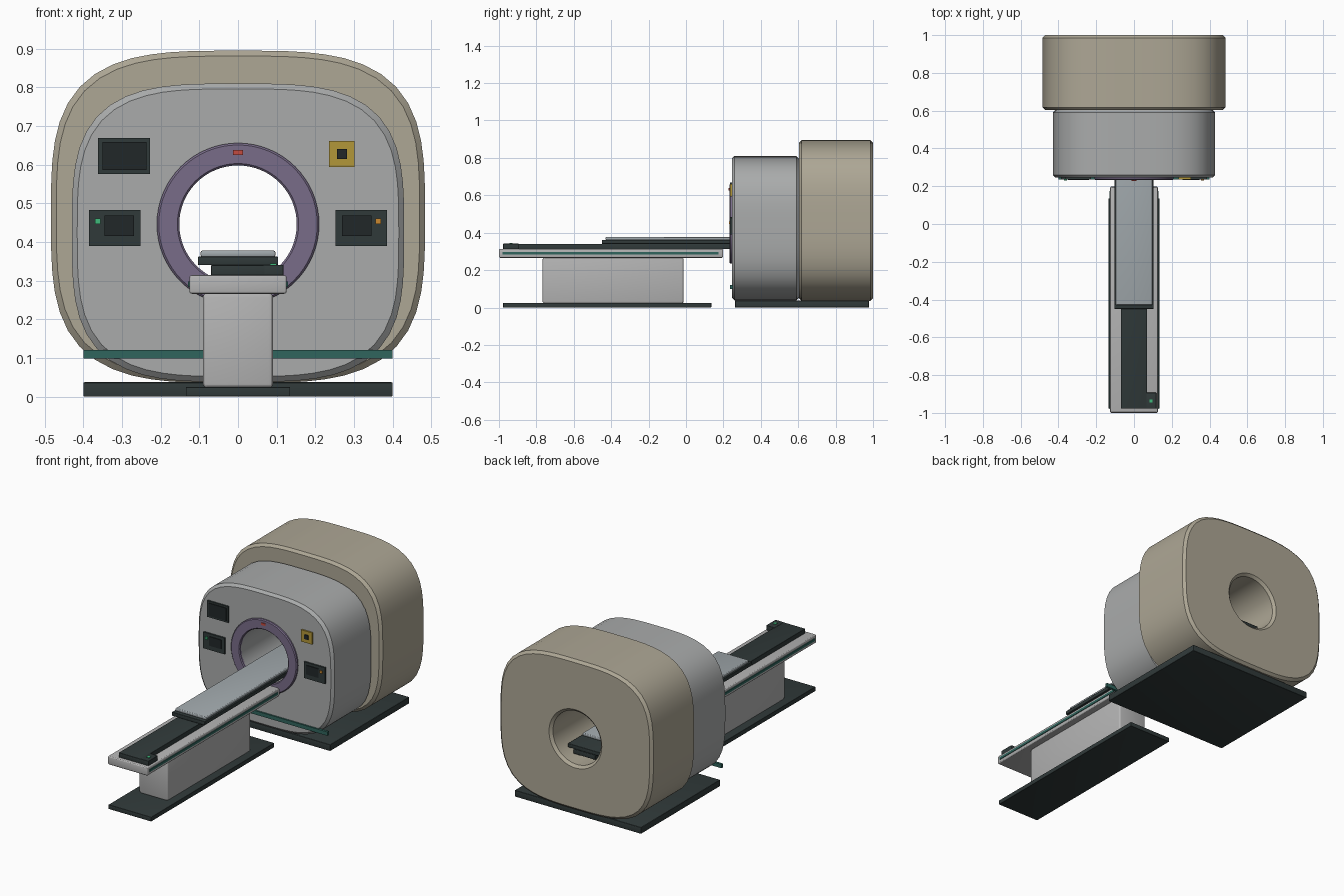
import bpy, bmesh
from math import cos, sin, tau

if "Cube" in bpy.data.objects:
    bpy.data.objects.remove(bpy.data.objects["Cube"])

SEG = 64
BORE_Z = 0.446


def mat(name, r, g, b):
    m = bpy.data.materials.new(name)
    m.diffuse_color = (r, g, b, 1)
    m.use_nodes = True
    m.node_tree.nodes["Principled BSDF"].inputs["Base Color"].default_value = m.diffuse_color
    return m


BEIGE = mat("warm_shell", 0.42, 0.385, 0.30)
GREY = mat("grey_shell", 0.40, 0.41, 0.41)
PALE = mat("table_grey", 0.46, 0.46, 0.46)
PAD = mat("pad_grey", 0.36, 0.40, 0.42)
PURPLE = mat("purple", 0.19, 0.15, 0.25)
DARK = mat("dark", 0.03, 0.042, 0.042)
BLACK = mat("screen", 0.015, 0.02, 0.022)
TEAL = mat("teal", 0.03, 0.13, 0.11)
YELLOW = mat("yellow", 0.45, 0.31, 0.04)
GREEN = mat("green_light", 0.05, 0.5, 0.2)
ORANGE = mat("orange_light", 0.6, 0.25, 0.03)
RED = mat("red_light", 0.55, 0.07, 0.05)


def finish(name, bm, material):
    bmesh.ops.recalc_face_normals(bm, faces=bm.faces)
    me = bpy.data.meshes.new(name)
    bm.to_mesh(me)
    bm.free()
    me.materials.append(material)
    ob = bpy.data.objects.new(name, me)
    bpy.context.collection.objects.link(ob)
    return ob


def smooth(ob):
    bpy.ops.object.select_all(action='DESELECT')
    ob.select_set(True)
    bpy.context.view_layer.objects.active = ob
    bpy.ops.object.shade_smooth_by_angle(angle=0.5)


def box(name, x, y, z, material, bevel=0.0):
    """Box from (min, max) ranges with optional rounded edges."""
    bm = bmesh.new()
    bmesh.ops.create_cube(bm, size=1)
    for v in bm.verts:
        v.co = [r[0] + (c + 0.5) * (r[1] - r[0]) for c, r in zip(v.co, (x, y, z))]
    if bevel:
        bmesh.ops.bevel(bm, geom=bm.edges[:], offset=bevel, segments=3,
                        profile=0.5, affect='EDGES')
    ob = finish(name, bm, material)
    if bevel:
        smooth(ob)
    return ob


def tunnel(name, loops, material):
    """Closed skin through superellipse loops (y, half_x, half_z, centre_z, power)."""
    bm = bmesh.new()
    rings = []
    for y, a, b, cz, n in loops:
        ring = []
        for i in range(SEG):
            c, s = cos(tau * i / SEG), sin(tau * i / SEG)
            r = (abs(c / a) ** n + abs(s / b) ** n) ** (-1 / n)
            ring.append(bm.verts.new((r * c, y, cz + r * s)))
        rings.append(ring)
    for p, q in zip(rings, rings[1:] + rings[:1]):
        for i in range(SEG):
            j = (i + 1) % SEG
            bm.faces.new((p[i], p[j], q[j], q[i]))
    ob = finish(name, bm, material)
    smooth(ob)
    return ob


def shell(name, y0, y1, a, b, cz, bore0, bore1, material):
    """Rounded gantry housing with a chamfered rim and a round bore."""
    n, e = 3.4, 0.014
    tunnel(name, [
        (y0, a - e, b - e, cz, n), (y0 + e, a, b, cz, n),
        (y1 - e, a, b, cz, n), (y1, a - e, b - e, cz, n),
        (y1, bore1, bore1, BORE_Z, 2), (y1 - e, 0.152, 0.152, BORE_Z, 2),
        (y0 + e, 0.152, 0.152, BORE_Z, 2), (y0, bore0, bore0, BORE_Z, 2)], material)


# Gantry housings and floor plate
shell("front_housing", 0.245, 0.604, 0.43, 0.386, 0.424, 0.152, 0.152, GREY)
shell("rear_housing", 0.604, 1.0, 0.484, 0.43, 0.465, 0.152, 0.167, BEIGE)
box("gantry_base", (-0.40, 0.40), (0.262, 0.978), (0, 0.037), DARK, 0.003)

# Bore trim ring
tunnel("bore_ring", [(y, r, r, BORE_Z, 2) for y, r in (
    (0.25, 0.21), (0.237, 0.21), (0.232, 0.205),
    (0.232, 0.157), (0.237, 0.152), (0.25, 0.152))], PURPLE)
box("ring_light", (-0.013, 0.013), (0.228, 0.24), (0.625, 0.638), RED)

# Front face stripe and panels
box("front_stripe", (-0.40, 0.40), (0.236, 0.25), (0.098, 0.12), TEAL)
box("display_frame", (-0.362, -0.228), (0.236, 0.25), (0.576, 0.669), DARK)
box("display_screen", (-0.35, -0.237), (0.232, 0.24), (0.586, 0.659), BLACK)
box("warning_plate", (0.235, 0.302), (0.236, 0.25), (0.594, 0.661), YELLOW)
box("warning_mark", (0.256, 0.282), (0.232, 0.24), (0.615, 0.641), BLACK)
for side, s, light in (("left", -1, GREEN), ("right", 1, ORANGE)):
    def span(a, b):
        return tuple(sorted((s * a, s * b)))
    box(side + "_control_panel", span(0.252, 0.386), (0.236, 0.25), (0.39, 0.483), DARK)
    box(side + "_control_screen", span(0.269, 0.346), (0.232, 0.24), (0.416, 0.468), BLACK)
    box(side + "_control_light", span(0.356, 0.37), (0.23, 0.24), (0.447, 0.461), light)

# Patient table: foot, column, bed and side stripes
box("table_foot", (-0.135, 0.135), (-0.978, 0.135), (0, 0.025), DARK, 0.002)
box("table_column", (-0.091, 0.091), (-0.767, -0.013), (0.022, 0.268), PALE, 0.012)
box("table_bed", (-0.126, 0.126), (-1.0, 0.198), (0.266, 0.314), PALE, 0.007)
for side, s in (("left", -1), ("right", 1)):
    box(side + "_table_stripe", tuple(sorted((s * 0.12, s * 0.13))),
        (-0.98, 0.175), (0.284, 0.298), TEAL)

# Sliding rail, carriage and pad reaching through the bore
box("table_rail", (-0.07, 0.07), (-0.978, 0.92), (0.313, 0.34), DARK, 0.002)
box("table_carriage", (-0.104, 0.104), (-0.45, 0.92), (0.34, 0.362), DARK, 0.003)
box("table_pad", (-0.097, 0.097), (-0.43, 0.80), (0.361, 0.378), PAD, 0.006)

# Table hand control
box("hand_control", (0.065, 0.118), (-0.978, -0.893), (0.313, 0.341), DARK, 0.002)
box("hand_control_light", (0.083, 0.099), (-0.945, -0.928), (0.338, 0.344), GREEN)
